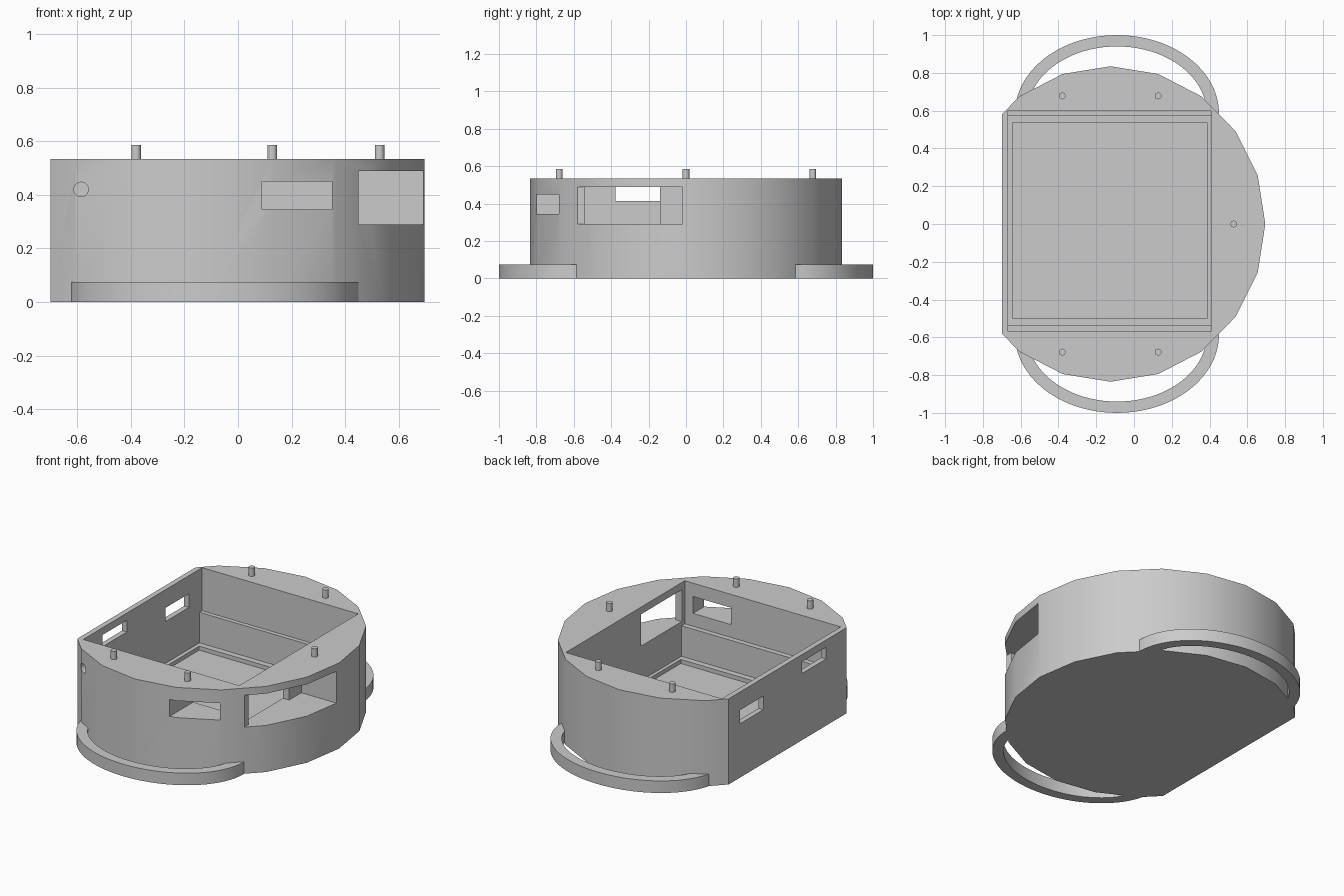
import bpy
import bmesh
from math import sin, cos, pi, radians

cube = bpy.data.objects.get("Cube")
if cube:
    bpy.data.objects.remove(cube, do_unlink=True)

grey = bpy.data.materials.new("plain_grey")
grey.use_nodes = True
COLOUR = (0.6, 0.6, 0.6, 1)
grey.diffuse_color = COLOUR
grey.node_tree.nodes["Principled BSDF"].inputs["Base Color"].default_value = COLOUR


def prism(name, outline, z0, z1):
    """Extrude a counter-clockwise outline from z0 to z1."""
    bm = bmesh.new()
    face = bm.faces.new([bm.verts.new((x, y, z0)) for x, y in outline])
    top = bmesh.ops.extrude_face_region(bm, geom=[face])["geom"]
    verts = [v for v in top if isinstance(v, bmesh.types.BMVert)]
    bmesh.ops.translate(bm, verts=verts, vec=(0, 0, z1 - z0))
    bmesh.ops.recalc_face_normals(bm, faces=bm.faces)
    mesh = bpy.data.meshes.new(name)
    bm.to_mesh(mesh)
    bm.free()
    mesh.materials.append(grey)
    obj = bpy.data.objects.new(name, mesh)
    bpy.context.collection.objects.link(obj)
    return obj


def ellipse(cx, cy, a, b, start, end, steps):
    angles = [start + (end - start) * i / steps for i in range(steps + 1)]
    return [(cx + a * cos(t), cy + b * sin(t)) for t in angles]


def box(name, x0, x1, y0, y1, z0, z1):
    return prism(name, [(x0, y0), (x1, y0), (x1, y1), (x0, y1)], z0, z1)


def select(obj):
    bpy.ops.object.select_all(action="DESELECT")
    obj.select_set(True)
    bpy.context.view_layer.objects.active = obj


def cut(obj, cutter):
    cutter.hide_render = True
    mod = obj.modifiers.new("cut", "BOOLEAN")
    mod.operation = "DIFFERENCE"
    mod.solver = "EXACT"
    mod.object = cutter
    select(obj)
    bpy.ops.object.modifier_apply(modifier=mod.name)
    bpy.data.objects.remove(cutter, do_unlink=True)


def smooth(obj):
    select(obj)
    bpy.ops.object.shade_smooth_by_angle(angle=radians(30))


# Body: twenty-sided drum with its -x side sliced flat
HEIGHT = 0.533
arc = ellipse(-0.125, 0, 0.82, 0.835, -radians(126), radians(126), 14)
body = prism("body", [(-0.7, -0.58)] + arc + [(-0.7, 0.58)], 0, HEIGHT)

# Stepped tray: wide top, narrower bottom, shallow floor recess
cut(body, box("tray_top", -0.667, 0.407, -0.569, 0.6, 0.265, 1))
cut(body, box("tray_bottom", -0.667, 0.407, -0.537, 0.574, 0.075, 0.4))
cut(body, box("floor_recess", -0.643, 0.386, -0.5, 0.537, 0.05, 0.2))

# Openings in the curved wall
cut(body, box("large_window_outer", 0.45, 0.9, -0.583, -0.02, 0.29, 0.488))
cut(body, box("large_window_inner", 0.3, 0.6, -0.54, -0.14, 0.29, 0.488))
cut(body, box("front_window", 0.09, 0.35, -0.95, -0.5, 0.345, 0.45))

# Openings in the flat wall
cut(body, box("slot_front", -0.8, -0.6, -0.378, -0.14, 0.415, 0.488))
cut(body, box("slot_back", -0.8, -0.6, 0.24, 0.47, 0.335, 0.42))

# Round cable hole in the front wall
hole = prism("cable_hole", ellipse(0, 0, 0.027, 0.027, 0, 2 * pi, 24)[:-1], -0.2, 0.2)
hole.rotation_euler.x = pi / 2
hole.location = (-0.585, -0.65, 0.42)
bpy.context.view_layer.update()
cut(body, hole)
smooth(body)

# Flat half-oval loops at front and back
for side, name in ((-1, "front_loop"), (1, "back_loop")):
    outer = ellipse(-0.09, side * 0.585, 0.54, side * 0.415, 0, pi, 40)
    inner = ellipse(-0.09, side * 0.585, 0.475, side * 0.355, 0, pi, 40)
    smooth(prism(name, outer + inner[::-1], 0, 0.075))

# Locating pegs on the rim
pegs = [(x, y) for x in (-0.38, 0.128) for y in (-0.678, 0.678)] + [(0.528, 0)]
for i, (x, y) in enumerate(pegs):
    circle = ellipse(x, y, 0.018, 0.018, 0, 2 * pi, 20)[:-1]
    smooth(prism(f"peg_{i + 1}", circle, HEIGHT - 0.01, 0.585))
